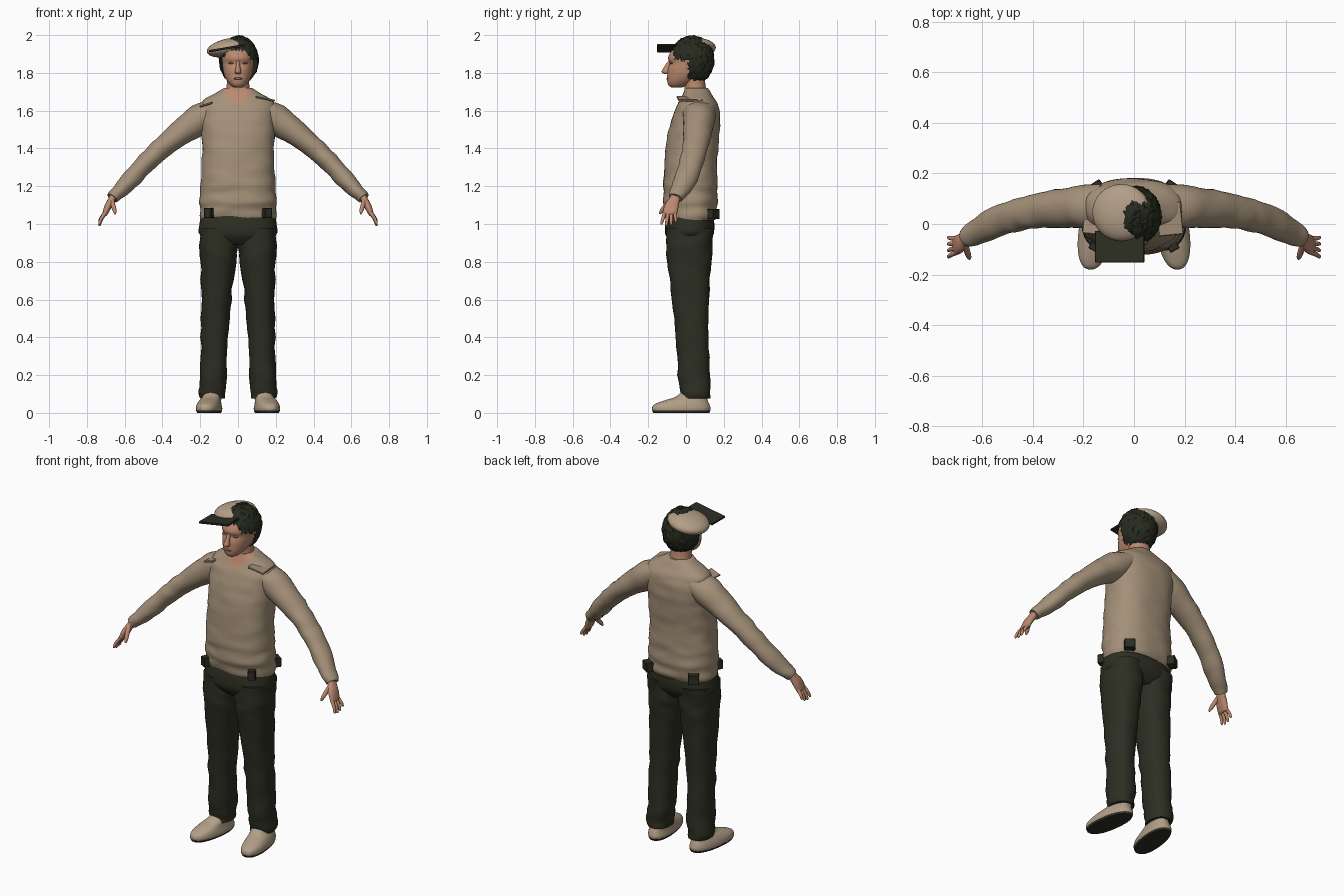
import bpy, bmesh, math, random
from mathutils import Vector, Matrix, noise

random.seed(4)
old = bpy.data.objects.get("Cube")
if old:
    bpy.data.objects.remove(old, do_unlink=True)


def material(name, r, g, b):
    m = bpy.data.materials.new(name)
    m.use_nodes = True
    m.diffuse_color = (r, g, b, 1)
    node = m.node_tree.nodes["Principled BSDF"]
    node.inputs["Base Color"].default_value = (r, g, b, 1)
    node.inputs["Roughness"].default_value = 0.9
    return m


KNIT = material("tan knit", 0.37, 0.28, 0.19)
SUEDE = material("light tan suede", 0.45, 0.345, 0.245)
CLOTH = material("dark olive cloth", 0.026, 0.027, 0.016)
HAIR = material("dark hair", 0.02, 0.024, 0.013)
SKIN = material("skin", 0.50, 0.25, 0.16)
LIP = material("lip skin", 0.36, 0.15, 0.10)


def finish(name, bm, *mats, angle=50):
    bmesh.ops.recalc_face_normals(bm, faces=bm.faces)
    mesh = bpy.data.meshes.new(name)
    bm.to_mesh(mesh)
    bm.free()
    ob = bpy.data.objects.new(name, mesh)
    bpy.context.collection.objects.link(ob)
    for m in mats:
        mesh.materials.append(m)
    bpy.ops.object.select_all(action="DESELECT")
    ob.select_set(True)
    bpy.context.view_layer.objects.active = ob
    bpy.ops.object.shade_smooth_by_angle(angle=math.radians(angle))
    return ob


def smooth_rings(rings, steps):
    """Catmull-Rom interpolation of (x, y, z, radius a, radius b)."""
    r = [rings[0]] + list(rings) + [rings[-1]]
    out = []
    for i in range(1, len(r) - 2):
        for k in range(steps):
            t = k / steps
            out.append([0.5 * (2 * b + (c - a) * t + (2 * a - 5 * b + 4 * c - d) * t * t
                               + (3 * b - a - 3 * c + d) * t ** 3)
                        for a, b, c, d in zip(*r[i - 1:i + 3])])
    return out + [list(rings[-1])]


def sweep(rings, seg=32, power=2, steps=4, level=True, side=1, rough=0):
    """Skin over rings, either level ones or ones square to the path."""
    bm = bmesh.new()
    path = smooth_rings(rings, steps)
    loops = []
    for i, (x, y, z, ra, rb) in enumerate(path):
        u, v = Vector((1, 0, 0)), Vector((0, 1, 0))
        if not level:
            before, after = path[max(i - 1, 0)], path[min(i + 1, len(path) - 1)]
            t = (Vector(after[:3]) - Vector(before[:3])).normalized()
            u = (v - t * v.dot(t)).normalized()
            v = t.cross(u)
        loop = []
        for k in range(seg):
            a = math.tau * k / seg
            c, s = math.cos(a), math.sin(a)
            p = u * math.copysign(abs(c) ** (2 / power), c) * ra
            p += v * math.copysign(abs(s) ** (2 / power), s) * rb
            q = Vector((x, y, z)) + p
            if rough:
                q += p.normalized() * rough * noise.noise(Vector((q.x * 9, q.y * 9, q.z * 22)))
            loop.append(bm.verts.new((q.x * side, q.y, q.z)))
        loops.append(loop)
    for lo, hi in zip(loops, loops[1:]):
        for k in range(seg):
            bm.faces.new((lo[k], lo[k - 1], hi[k - 1], hi[k]))
    bm.faces.new(loops[0])
    bm.faces.new(loops[-1])
    return bm


def ellipsoid(name, center, size, mat, tilt=0):
    bm = bmesh.new()
    m = Matrix.Translation(center) @ Matrix.Rotation(tilt, 4, "Y") @ Matrix.Diagonal((*size, 1))
    bmesh.ops.create_uvsphere(bm, u_segments=32, v_segments=18, radius=1, matrix=m)
    return finish(name, bm, mat)


def box(name, center, size, mat, tilt=0, turn=0, bevel=0.003):
    bm = bmesh.new()
    m = (Matrix.Translation(center) @ Matrix.Rotation(turn, 4, "Z")
         @ Matrix.Rotation(tilt, 4, "Y") @ Matrix.Diagonal((*size, 1)))
    bmesh.ops.create_cube(bm, size=1, matrix=m)
    bmesh.ops.bevel(bm, geom=bm.edges[:], offset=bevel, segments=1, affect="EDGES")
    return finish(name, bm, mat, angle=20)


# Sweater body, with the V neck cut in along two planes
body = [(.198, -.098, .15, 1.02), (.204, -.105, .162, 1.045), (.198, -.112, .163, 1.085),
        (.204, -.12, .168, 1.12), (.198, -.118, .164, 1.17), (.199, -.12, .165, 1.21),
        (.192, -.115, .165, 1.3), (.19, -.108, .172, 1.4), (.193, -.092, .18, 1.5),
        (.198, -.07, .18, 1.57), (.198, -.05, .172, 1.62), (.182, -.028, .155, 1.657),
        (.12, -.014, .133, 1.692), (.075, -.008, .115, 1.72)]
bm = sweep([(0, (f + b) / 2, z, w, (b - f) / 2) for w, f, b, z in body],
           seg=64, power=2.4, rough=.006)
for s in (1, -1):
    bmesh.ops.bisect_plane(bm, geom=bm.verts[:] + bm.edges[:] + bm.faces[:],
                           plane_co=(0, 0, 1.625), plane_no=(-s, 0, 1))
for f in bm.faces:
    c = f.calc_center_median()
    f.material_index = int(c.y < 0.04 and c.z - 1.625 > abs(c.x))
finish("sweater_body", bm, KNIT, SKIN)

# Trouser seat
finish("trouser_seat", sweep([(0, .022, 1.06, .19, .12), (0, .02, 1.0, .204, .13),
       (0, .018, .94, .2, .126), (0, .018, .89, .1, .09)], 48, 2.4), CLOTH)

arm = [(.12, .07, 1.6, .085, .07), (.2, .068, 1.557, .085, .078), (.31, .06, 1.478, .075, .067),
       (.42, .045, 1.39, .065, .055), (.5, .025, 1.308, .063, .051), (.58, -.01, 1.222, .06, .046),
       (.645, -.045, 1.16, .044, .036), (.665, -.056, 1.138, .036, .03)]
leg = [(.1, .02, .98, .103, .125), (.103, .018, .88, .102, .122), (.105, .018, .8, .095, .118),
       (.115, .022, .6, .08, .098), (.122, .033, .4, .073, .085), (.13, .043, .2, .07, .084),
       (.135, .05, .1, .066, .08), (.135, .05, .075, .063, .077)]
shoe = [(.15, -.025, .01, .064, .152), (.15, -.025, .025, .066, .155), (.15, -.022, .045, .062, .146),
        (.147, 0, .066, .055, .115), (.14, .03, .085, .05, .085), (.135, .05, .12, .045, .065)]
sole = [(.15, -.025, 0, .06, .149), (.15, -.025, .012, .065, .154)]
palm = [(.648, -.048, 1.17, .026, .02), (.668, -.06, 1.13, .028, .019),
        (.687, -.076, 1.095, .037, .019), (.704, -.086, 1.055, .037, .014),
        (.708, -.087, 1.046, .03, .008)]
thumb = [(.668, -.08, 1.125, .014, .013), (.66, -.108, 1.095, .013, .012),
         (.653, -.128, 1.07, .011, .01), (.65, -.139, 1.053, .004, .004)]

for side, word in ((1, "left"), (-1, "right")):
    finish(word + "_sleeve", sweep(arm, level=False, side=side, rough=.008), KNIT)
    finish(word + "_trouser_leg", sweep(leg, 36, 2.3, side=side, rough=.01), CLOTH)
    # Shoes, toes turned out
    for part, rings, mat in (("shoe", shoe, SUEDE), ("sole", sole, CLOTH)):
        bm = sweep(rings, 40, 2.3, side=side)
        for v in bm.verts:
            v.co.x -= side * 0.12 * v.co.y
        finish(word + "_" + part, bm, mat)
    # Hand
    finish(word + "_palm", sweep(palm, 20, 2.3, level=False, side=side), SKIN)
    finish(word + "_thumb", sweep(thumb, 12, level=False, side=side), SKIN)
    for i, length in enumerate((.062, .07, .066, .05)):
        o = i - 1.5
        knuckle = Vector((.702, -.086 + o * .018, 1.06))
        tip = knuckle + Vector((.033, o * .008 - .006, -length))
        mid = knuckle.lerp(tip, .5) + Vector((.005, 0, 0))
        rings = [(*knuckle, .01, .01), (*mid, .009, .009),
                 (*mid.lerp(tip, .8), .007, .007), (*tip, .003, .003)]
        finish(f"{word}_finger_{i + 1}", sweep(rings, 12, level=False, side=side), SKIN)
    # Belt pouches, front and back
    box(word + "_front_pouch", (side * .152, -.085, 1.058), (.042, .045, .055), CLOTH, turn=side * .5)
    box(word + "_back_pouch", (side * .15, .143, 1.053), (.06, .045, .055), CLOTH, turn=-side * .6)
    # Closed eyelid
    ellipsoid(word + "_eyelid", (side * .034, -.076, 1.852), (.017, .009, .006), LIP)

# Shoulder patches
box("left_shoulder_patch", (.14, .02, 1.663), (.1, .13, .01), KNIT, tilt=.2, turn=.1)
box("right_shoulder_patch", (-.165, .02, 1.632), (.07, .12, .01), KNIT, tilt=-.3, turn=-.1)

# Neck and head
finish("neck", sweep([(0, .055, 1.6, .06, .055), (0, .052, 1.68, .067, .06),
       (0, .048, 1.73, .06, .056), (0, .04, 1.8, .058, .055)]), SKIN)
face = [(-.05, 1.722, .02, .025), (-.04, 1.735, .04, .053), (-.02, 1.76, .06, .08),
        (0, 1.79, .074, .099), (.01, 1.82, .08, .107), (.013, 1.85, .083, .1),
        (.012, 1.88, .084, .107), (.015, 1.92, .08, .09), (.02, 1.95, .06, .07)]
finish("head", sweep([(0, y, z, a, b) for y, z, a, b in face], 40, 2.1), SKIN)
finish("nose", sweep([(0, -.082, 1.865, .009, .01), (0, -.094, 1.835, .011, .02),
       (0, -.105, 1.806, .017, .024), (0, -.098, 1.793, .011, .014)], 16), SKIN)
ellipsoid("mouth", (0, -.096, 1.77), (.023, .008, .006), LIP)

# Tousled hair, open around the face
bm = bmesh.new()
bmesh.ops.create_icosphere(bm, subdivisions=5, radius=1)
for v in bm.verts:
    n = v.co.normalized()
    tuft = 1 + .05 * noise.noise(Vector((n.x * 9, n.y * 9, n.z * 4))) + random.uniform(-.015, .015)
    v.co = Vector((.004 + n.x * .104, .033 + n.y * .117, 1.868 + n.z * .129)) + \
        Vector((n.x * .104, n.y * .117, n.z * .129)) * (tuft - 1)


def on_face(c):
    ragged = .012 * noise.noise(c * 60)
    low_neck = c.z < 1.765 and c.y < .04
    return (c.z < 1.885 + ragged - .2 * max(c.x, 0) and c.y < .012 + ragged) or low_neck


bare = [f for f in bm.faces if on_face(f.calc_center_median())]
bmesh.ops.delete(bm, geom=bare, context="FACES")
finish("hair", bm, HAIR, angle=30)

# Tilted cap and its square brim
ellipsoid("cap_crown", (-.05, .045, 1.934), (.117, .113, .048), SUEDE, tilt=-.2)
box("cap_brim", (-.057, -.09, 1.931), (.197, .125, .012), CLOTH, tilt=-.17, bevel=.002)
